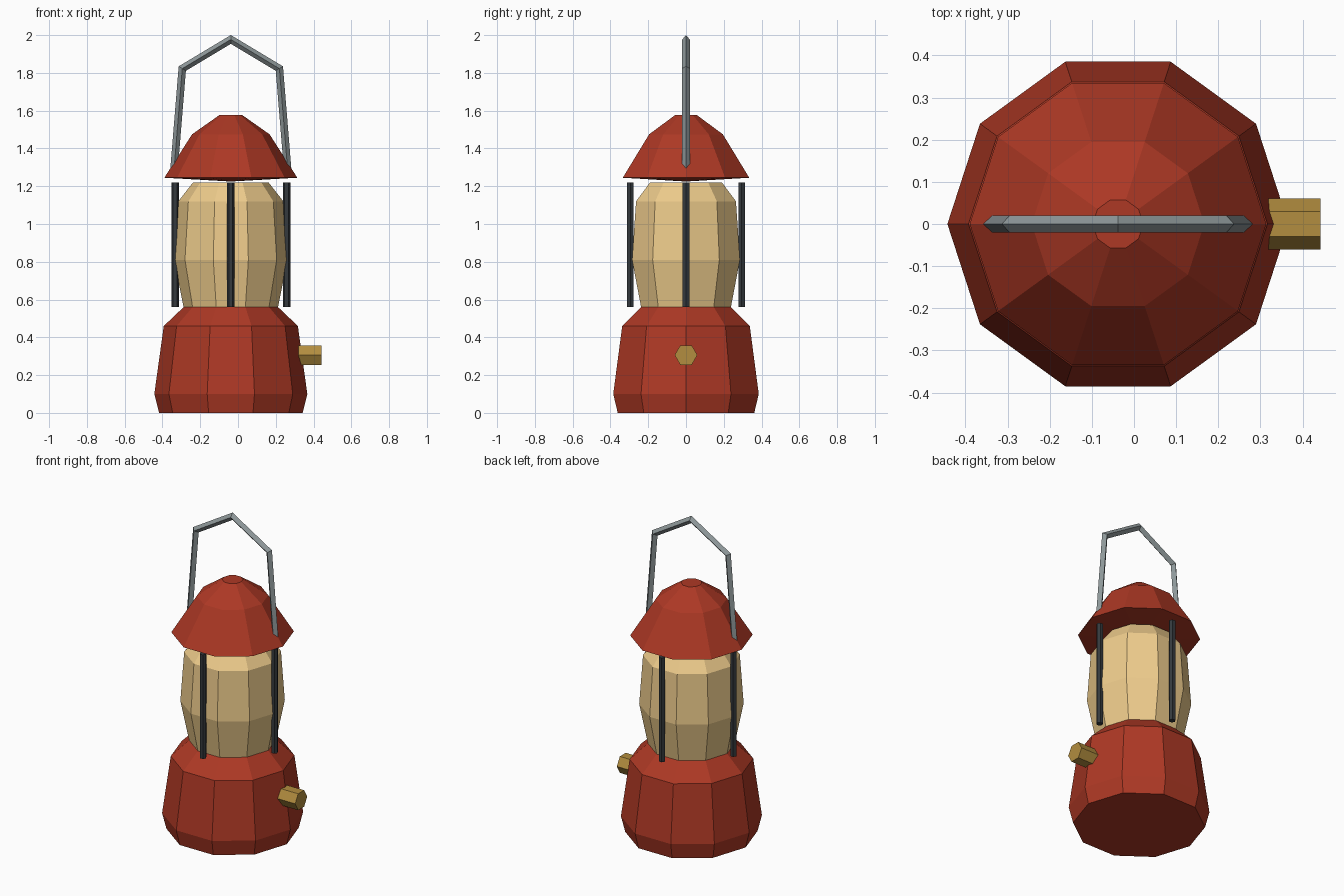
import bpy
from math import sin, cos, pi
from mathutils import Vector

if "Cube" in bpy.data.objects:
    bpy.data.objects.remove(bpy.data.objects["Cube"])

AXIS = -0.038  # x of the lantern's centre line


def material(name, rgb):
    m = bpy.data.materials.new(name)
    m.diffuse_color = (*rgb, 1)
    m.use_nodes = True
    m.node_tree.nodes["Principled BSDF"].inputs["Base Color"].default_value = m.diffuse_color
    return m


RED = material("red_paint", (0.42, 0.04, 0.018))
GLASS = material("warm_glass", (0.85, 0.60, 0.26))
BRASS = material("brass", (0.45, 0.27, 0.05))
STEEL = material("steel", (0.27, 0.31, 0.32))
IRON = material("dark_iron", (0.035, 0.042, 0.048))


def from_rings(name, rings, mat):
    """Skin a list of equal-length vertex rings and cap both ends."""
    n = len(rings[0])
    verts = [v for r in rings for v in r]
    faces = [(k * n + i, k * n + (i + 1) % n, (k + 1) * n + (i + 1) % n, (k + 1) * n + i)
             for k in range(len(rings) - 1) for i in range(n)]
    faces += [tuple(reversed(range(n))), tuple(range(len(verts) - n, len(verts)))]
    me = bpy.data.meshes.new(name)
    me.from_pydata(verts, [], faces)
    me.materials.append(mat)
    ob = bpy.data.objects.new(name, me)
    bpy.context.collection.objects.link(ob)
    return ob


def lathe(name, profile, mat, sides=10, x=AXIS, y=0.0):
    rings = [[(x + r * cos(2 * pi * i / sides), y + r * sin(2 * pi * i / sides), z)
              for i in range(sides)] for r, z in profile]
    return from_rings(name, rings, mat)


# Fuel tank, glass globe and roof
lathe("fuel_tank", [(0.38, 0), (0.405, 0.10), (0.355, 0.46), (0.25, 0.56)], RED)
lathe("glass_globe", [(0.25, 0.56), (0.30, 0.81), (0.278, 1.12), (0.20, 1.22)], GLASS)
lathe("roof", [(0.002, 1.225), (0.352, 1.245), (0.205, 1.475), (0.06, 1.577)], RED)

# Four guard rods around the globe
for i in range(4):
    a = i * pi / 2
    lathe(f"guard_rod_{i + 1}", [(0.02, 0.56), (0.02, 1.22)], IRON, 6,
          AXIS + 0.295 * cos(a), 0.295 * sin(a))

# Hexagonal wick knob on the right side
from_rings("wick_knob", [[(x, 0.06 * cos(i * pi / 3), 0.306 + 0.06 * sin(i * pi / 3))
                          for i in range(6)] for x in (0.28, 0.443)], BRASS)

# Carrying handle: square bar swept along a path with mitred corners
half = [(-0.303, 1.26), (-0.257, 1.823)]
path = [Vector((AXIS + x, 0, z)) for x, z in
        half + [(0, 1.977)] + [(-x, z) for x, z in reversed(half)]]
rings = []
for k, p in enumerate(path):
    d_in = (p - path[max(k - 1, 0)]).normalized()
    d_out = (path[min(k + 1, len(path) - 1)] - p).normalized()
    t = (d_in + d_out).normalized()
    side = Vector((-t.z, 0, t.x))
    miter = 0.02 / t.dot(d_out if k == 0 else d_in if k == len(path) - 1 else d_out)
    depth = Vector((0, 0.02, 0))
    rings.append([p + side * miter, p + depth, p - side * miter, p - depth])
handle = from_rings("carry_handle", rings, STEEL)

# Make all normals point outward
import bmesh
for ob in bpy.context.collection.objects:
    bm = bmesh.new()
    bm.from_mesh(ob.data)
    bmesh.ops.recalc_face_normals(bm, faces=bm.faces)
    bm.to_mesh(ob.data)
    bm.free()
